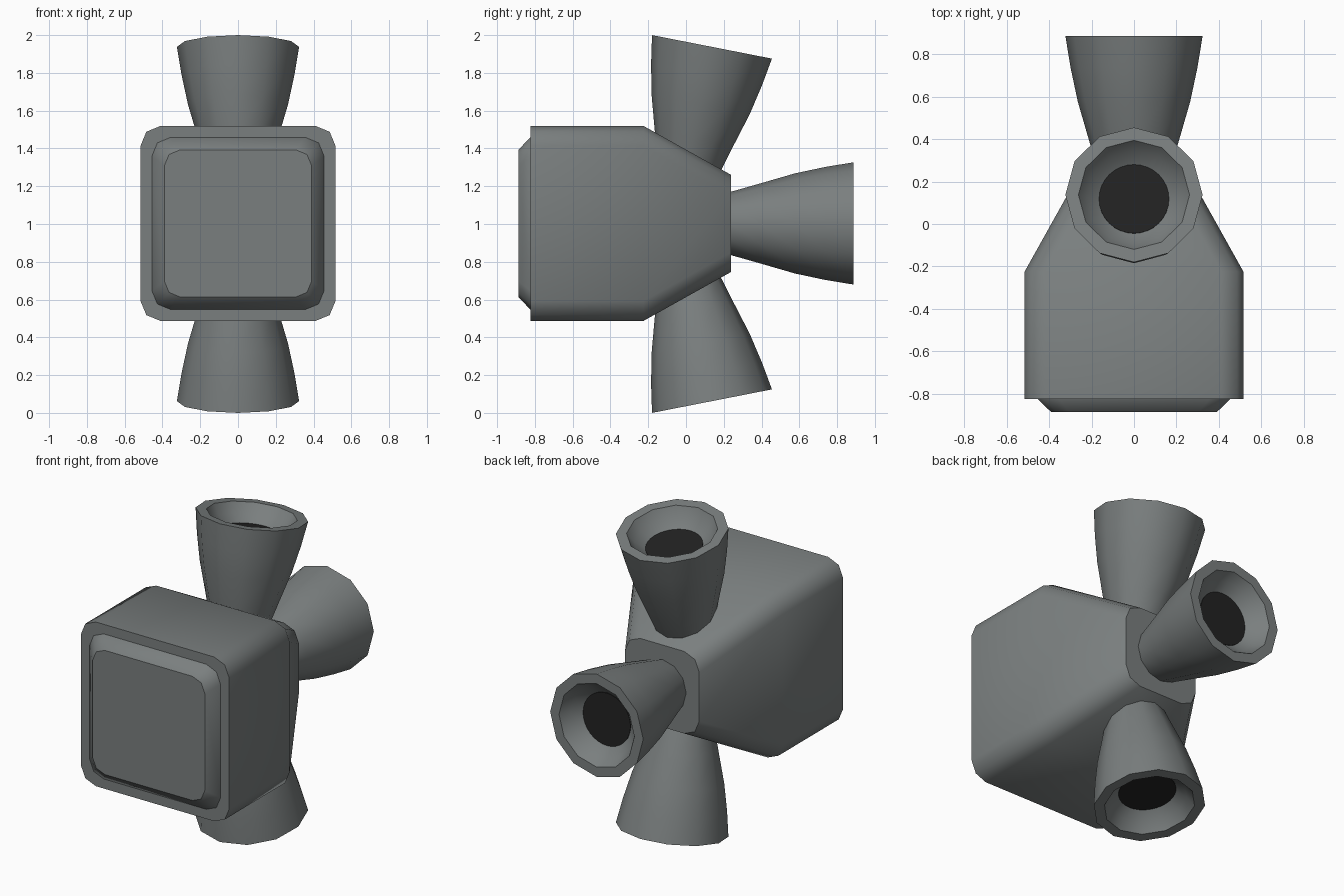
import bpy, bmesh, math
from mathutils import Matrix, Vector

if "Cube" in bpy.data.objects:
    bpy.data.objects.remove(bpy.data.objects["Cube"])


def material(name, rgb):
    m = bpy.data.materials.new(name)
    m.diffuse_color = (*rgb, 1.0)
    m.use_nodes = True
    m.node_tree.nodes["Principled BSDF"].inputs["Base Color"].default_value = m.diffuse_color
    return m


GREY = material("thruster grey", (0.195, 0.212, 0.212))
BLACK = material("nozzle black", (0.016, 0.016, 0.016))


def loft(name, rings, mat, matrix, flat_bands=(), caps=True):
    """Skin a list of closed point rings; side bands smooth, caps flat."""
    bm = bmesh.new()
    loops = [[bm.verts.new(p) for p in ring] for ring in rings]
    n = len(loops[0])
    for b, (lo, hi) in enumerate(zip(loops, loops[1:])):
        for i in range(n):
            j = (i + 1) % n
            f = bm.faces.new((lo[i], lo[j], hi[j], hi[i]))
            f.smooth = b not in flat_bands
    if caps:
        bm.faces.new(loops[0][::-1])
        bm.faces.new(loops[-1])
    bmesh.ops.recalc_face_normals(bm, faces=bm.faces)
    mesh = bpy.data.meshes.new(name)
    bm.to_mesh(mesh)
    bm.free()
    mesh.materials.append(mat)
    ob = bpy.data.objects.new(name, mesh)
    bpy.context.collection.objects.link(ob)
    ob.matrix_world = matrix
    return ob


def rounded_square(y, half, r):
    """Square ring in the xz plane with two-segment rounded corners."""
    pts = []
    for k in range(4):
        mid = math.radians(45 + 90 * k)
        cx = math.copysign(half - r, math.cos(mid))
        cz = math.copysign(half - r, math.sin(mid))
        for a in (-45, 0, 45):
            t = mid + math.radians(a)
            pts.append(Vector((cx + r * math.cos(t), y, cz + r * math.sin(t))))
    return pts


def circle(z, r, n=12):
    return [Vector((r * math.cos(2 * math.pi * i / n),
                    r * math.sin(2 * math.pi * i / n), z)) for i in range(n)]


CENTRE = Matrix.Translation((0, 0, 1.003))

# Housing: square block tapering to the rear
loft("housing", [rounded_square(-0.824, 0.516, 0.105),
                 rounded_square(-0.225, 0.516, 0.105),
                 rounded_square(0.237, 0.258, 0.105)], GREY, CENTRE)

# Raised mounting plate on the front
loft("front_plate", [rounded_square(-0.80, 0.456, 0.10),
                     rounded_square(-0.824, 0.456, 0.10),
                     rounded_square(-0.887, 0.39, 0.085)], GREY, CENTRE)

# Nozzle profile (height below rim, radius): outer bell, rim, inner bowl
PROFILE = [(-0.80, 0.118), (-0.655, 0.166), (-0.50, 0.21), (-0.31, 0.265),
           (-0.15, 0.299), (0, 0.3235), (0, 0.262), (-0.06, 0.225),
           (-0.11, 0.16)]


def nozzle(name, y, z, tilt):
    m = Matrix.Translation((0, y, z)) @ Matrix.Rotation(math.radians(tilt), 4, 'X')
    loft(name, [circle(h, r) for h, r in PROFILE], GREY, m, flat_bands=(5,))
    # Dark round throat at the bottom of the bowl
    loft(name + "_throat", [circle(-0.13, 0.165, 32), circle(-0.10, 0.165, 32)],
         BLACK, m)


nozzle("top_nozzle", 0.1375, 1.9377, -11.1)
nozzle("bottom_nozzle", 0.1375, 0.0623, -168.9)
nozzle("rear_nozzle", 0.887, 1.003, -90)
